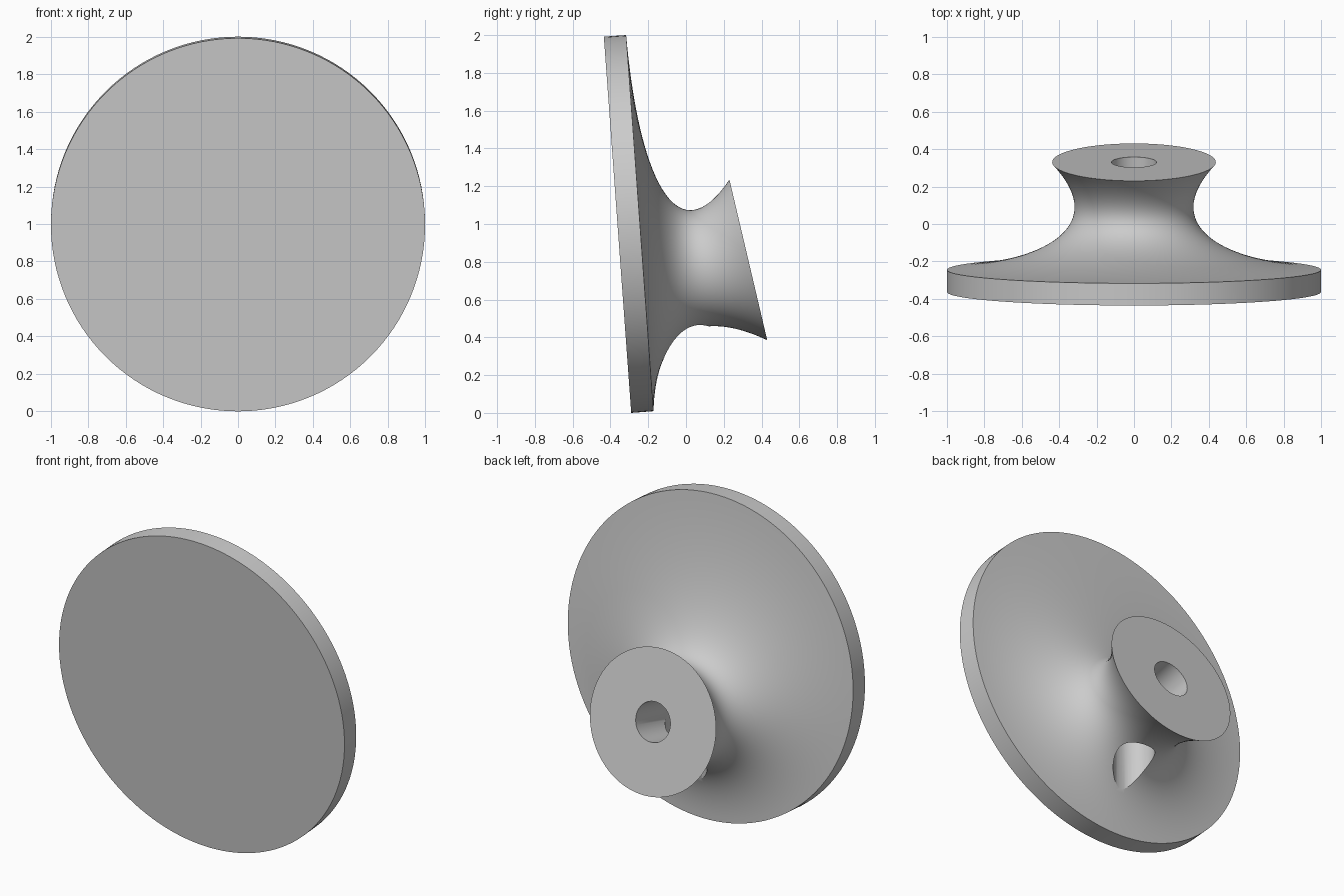
import bpy
import bmesh
import math
from mathutils import Vector

SEGMENTS = 128
LOFT_STEPS = 40
BORE_RADIUS = 0.12

cube = bpy.data.objects.get("Cube")
if cube:
    bpy.data.objects.remove(cube, do_unlink=True)

grey = bpy.data.materials.new("plain_grey")
grey.use_nodes = True
grey.diffuse_color = (0.6, 0.6, 0.6, 1)
grey.node_tree.nodes["Principled BSDF"].inputs["Base Color"].default_value = (0.6, 0.6, 0.6, 1)


def point(y, z):
    return Vector((0, y, z))


def bezier(p, t):
    s = 1 - t
    return p[0] * s**3 + p[1] * 3 * s * s * t + p[2] * 3 * s * t * t + p[3] * t**3


def add_ring(bm, top, bottom):
    """Circle whose highest and lowest points are given."""
    centre, up = (top + bottom) / 2, (top - bottom) / 2
    side = Vector((up.length, 0, 0))
    angles = [math.tau * i / SEGMENTS for i in range(SEGMENTS)]
    return [bm.verts.new(centre + side * math.cos(a) + up * math.sin(a)) for a in angles]


def make_object(name, bm):
    bmesh.ops.recalc_face_normals(bm, faces=bm.faces)
    mesh = bpy.data.meshes.new(name)
    bm.to_mesh(mesh)
    bm.free()
    mesh.materials.append(grey)
    obj = bpy.data.objects.new(name, mesh)
    bpy.context.collection.objects.link(obj)
    return obj


def rod(name, start, end):
    bm = bmesh.new()
    axis = end - start
    turn = axis.to_track_quat('Z', 'Y').to_matrix().to_4x4()
    turn.translation = (start + end) / 2
    bmesh.ops.create_cone(bm, cap_ends=True, segments=64, radius1=BORE_RADIUS,
                          radius2=BORE_RADIUS, depth=axis.length, matrix=turn)
    obj = make_object(name, bm)
    obj.hide_render = True
    return obj


# Tilted disc flowing through a waisted neck into the tilted mounting face
top_rail = [point(-0.317, 2.0), point(-0.25, 1.25), point(-0.05, 0.82), point(0.23, 1.235)]
bottom_rail = [point(-0.172, 0.009), point(-0.16, 0.47), point(0.1, 0.54), point(0.43, 0.385)]
bm = bmesh.new()
rings = [add_ring(bm, point(-0.435, 1.992), point(-0.29, 0))]
for i in range(LOFT_STEPS + 1):
    t = i / LOFT_STEPS
    rings.append(add_ring(bm, bezier(top_rail, t), bezier(bottom_rail, t)))
for a, b in zip(rings, rings[1:]):
    for i in range(SEGMENTS):
        j = (i + 1) % SEGMENTS
        bm.faces.new((a[i], a[j], b[j], b[i]))
bm.faces.new(rings[0])
bm.faces.new(rings[-1])
body = make_object("disc_and_neck", bm)

# Bore square to the mounting face, meeting an upright hole from below
face_centre = (top_rail[-1] + bottom_rail[-1]) / 2
face_normal = point(0.85, 0.2).normalized()
cutters = [
    rod("bore_cutter", face_centre - face_normal * 0.44, face_centre + face_normal * 0.2),
    rod("underside_hole_cutter", point(0, 0.15), point(0, 0.735)),
]
bpy.ops.object.select_all(action='DESELECT')
bpy.context.view_layer.objects.active = body
body.select_set(True)
for cutter in cutters:
    mod = body.modifiers.new("cut", 'BOOLEAN')
    mod.operation = 'DIFFERENCE'
    mod.solver = 'EXACT'
    mod.object = cutter
    bpy.ops.object.modifier_apply(modifier=mod.name)
for cutter in cutters:
    bpy.data.objects.remove(cutter, do_unlink=True)

bpy.ops.object.shade_smooth_by_angle(angle=math.radians(30))
